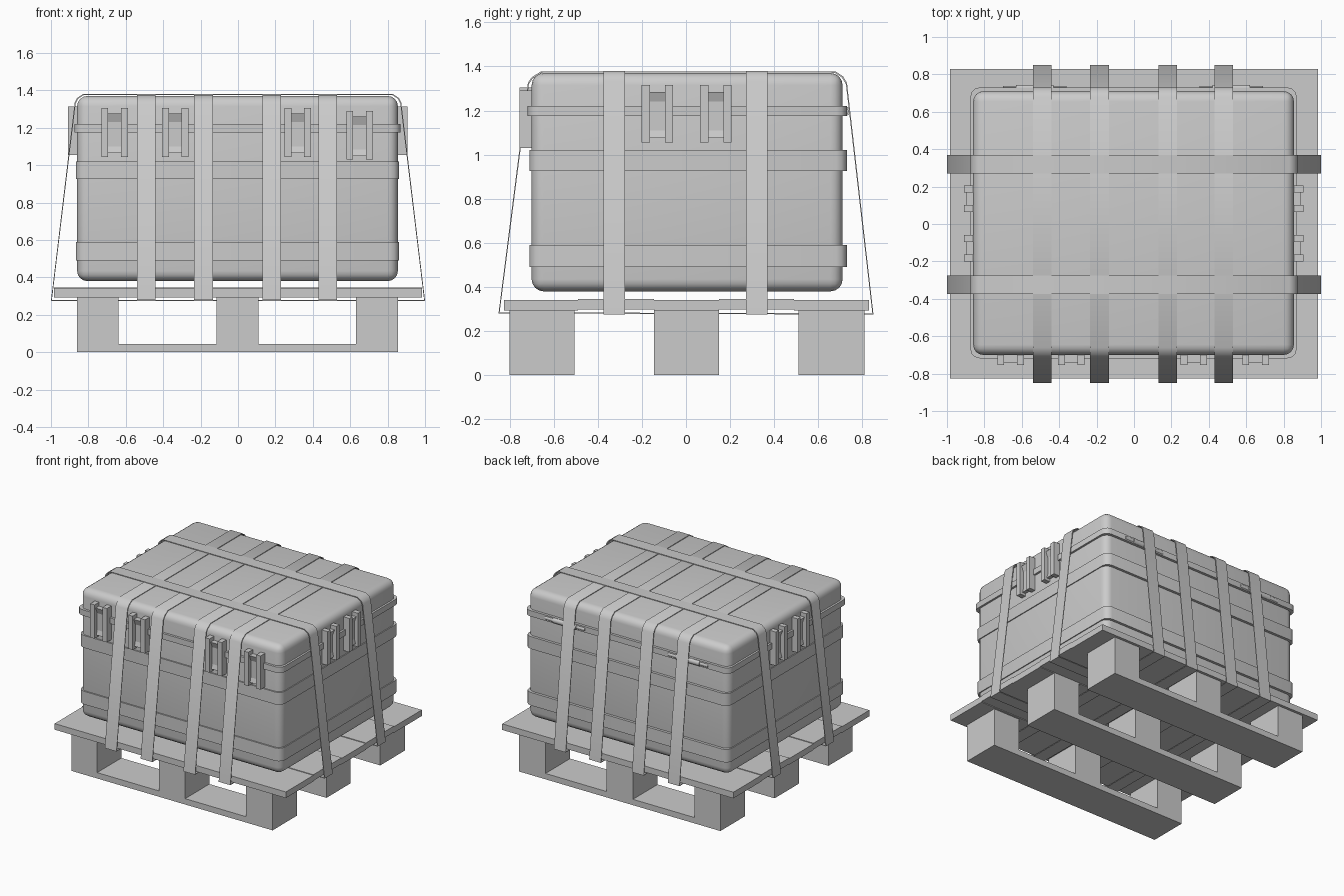
import bpy, bmesh, math
from mathutils import Matrix, Vector

if "Cube" in bpy.data.objects:
    bpy.data.objects.remove(bpy.data.objects["Cube"])


def finish(name, bm, smooth=False):
    bmesh.ops.recalc_face_normals(bm, faces=bm.faces)
    me = bpy.data.meshes.new(name)
    bm.to_mesh(me)
    bm.free()
    ob = bpy.data.objects.new(name, me)
    bpy.context.collection.objects.link(ob)
    if smooth:
        bpy.ops.object.select_all(action='DESELECT')
        ob.select_set(True)
        bpy.context.view_layer.objects.active = ob
        bpy.ops.object.shade_smooth_by_angle(angle=math.radians(40))
    return ob


def add_box(bm, x, y, z):
    size = Vector((x[1] - x[0], y[1] - y[0], z[1] - z[0]))
    mid = Vector((sum(x), sum(y), sum(z))) / 2
    return bmesh.ops.create_cube(
        bm, size=1, matrix=Matrix.Translation(mid) @ Matrix.Diagonal((*size, 1)))["verts"]


def box(name, x, y, z, bevel=0, segments=3, upright_only=False):
    bm = bmesh.new()
    add_box(bm, x, y, z)
    if bevel:
        edges = [e for e in bm.edges if not upright_only
                 or abs(e.verts[0].co.z - e.verts[1].co.z) > 1e-4]
        bmesh.ops.bevel(bm, geom=edges, offset=bevel, segments=segments,
                        profile=0.5, affect='EDGES')
    return finish(name, bm, bool(bevel))


# Pallet: three skids, each one base board with three blocks
for i, y in enumerate([(-0.80, -0.505), (-0.145, 0.15), (0.51, 0.81)]):
    box(f"pallet_base_board_{i}", (-0.86, 0.855), y, (0, 0.045))
    for j, x in enumerate([(-0.86, -0.64), (-0.115, 0.11), (0.63, 0.855)]):
        box(f"pallet_block_{i}_{j}", x, y, (0.045, 0.295))

# Pallet deck boards, alternate ones sitting slightly higher
ys = [-0.825, -0.49, -0.145, 0.15, 0.49, 0.83]
for i in range(5):
    lift = 0.005 * (i % 2)
    box(f"pallet_deck_board_{i}", (-0.985, 0.985), (ys[i], ys[i + 1]),
        (0.293 + lift, 0.34 + lift))

# Case body and lid, meeting inside the rim
box("case_shell", (-0.86, 0.855), (-0.70, 0.71), (0.38, 1.37), 0.055, 4)

# Reinforcing bands and lid rim
for name, z, g in [("lower_band", (0.49, 0.59), 0.0),
                   ("upper_band", (0.925, 1.02), 0.0),
                   ("lid_rim", (1.175, 1.22), 0.008)]:
    box(name, (-0.867 - g, 0.862 + g), (-0.71 - g, 0.73), z, 0.05, 3, True)


# Latch: two rails with a sloped catch plate between, local depth along -y
def latch(name, matrix):
    bm = bmesh.new()
    for s in (-1, 1):
        cx = s * 0.0525
        add_box(bm, (cx - 0.0185, cx + 0.0185), (-0.05, 0.02), (-0.13, 0.13))
    prof = [(0.02, -0.11), (-0.028, -0.11), (-0.018, -0.075),
            (-0.018, 0.055), (-0.036, 0.10), (0.02, 0.10)]
    rows = [[bm.verts.new((s * 0.036, y, z)) for y, z in prof] for s in (-1, 1)]
    bm.faces.new(rows[0])
    bm.faces.new(rows[1])
    for i in range(len(prof)):
        k = (i + 1) % len(prof)
        bm.faces.new((rows[0][i], rows[0][k], rows[1][k], rows[1][i]))
    bm.transform(matrix)
    finish(name, bm)


for i, (x, z) in enumerate([(-0.66, 1.175), (-0.335, 1.175), (0.32, 1.175), (0.65, 1.16)]):
    latch(f"front_latch_{i}", Matrix.Translation((x, -0.705, z)))
for side, s, x in (("right", 1, 0.855), ("left", -1, -0.86)):
    for i, y in enumerate((-0.13, 0.135)):
        latch(f"{side}_latch_{i}", Matrix.Translation((x, y, 1.185))
              @ Matrix.Rotation(s * math.pi / 2, 4, 'Z'))

# Rear hinges: long pin with a thicker centre knuckle
for i, x in enumerate((-0.53, 0.52)):
    bm = bmesh.new()
    for radius, length in ((0.015, 0.34), (0.022, 0.2)):
        bmesh.ops.create_cone(
            bm, cap_ends=True, segments=16, radius1=radius, radius2=radius, depth=length,
            matrix=Matrix.Translation((x, 0.722, 1.197)) @ Matrix.Rotation(math.pi / 2, 4, 'Y'))
    finish(f"rear_hinge_{i}", bm, True)


# Tie-down strap: thin closed loop around case and deck
def strap(name, profile, lo, hi, across):
    def place(u, v, w):
        return (u, w, v) if across else (w, u, v)
    mid_u, mid_v, t = 0.0, 0.8, 0.005
    loops = []
    for inset in (0, t):
        for w in (lo, hi):
            loops.append([bm_v for bm_v in [
                place(u - math.copysign(inset, u - mid_u),
                      v - math.copysign(inset, v - mid_v), w) for u, v in profile]])
    bm = bmesh.new()
    out_a, out_b, in_a, in_b = [[bm.verts.new(c) for c in l] for l in loops]
    n = len(profile)
    for i in range(n):
        k = (i + 1) % n
        for a, b in ((out_a, out_b), (out_b, in_b), (in_b, in_a), (in_a, out_a)):
            bm.faces.new((a[i], a[k], b[k], b[i]))
    finish(name, bm, True)


long_profile = [(-0.85, 0.28), (-0.717, 1.325), (-0.70, 1.35), (-0.66, 1.376),
                (0.68, 1.376), (0.712, 1.355), (0.73, 1.325), (0.85, 0.275)]
cross_profile = [(-1.0, 0.275), (-0.873, 1.335), (-0.86, 1.36), (-0.83, 1.38),
                 (0.83, 1.38), (0.86, 1.36), (0.873, 1.335), (1.0, 0.275)]
for i, x in enumerate((-0.49, -0.185, 0.18, 0.48)):
    strap(f"long_strap_{i}", long_profile, x - 0.05, x + 0.05, False)
for i, y in enumerate((-0.325, 0.32)):
    strap(f"cross_strap_{i}", cross_profile, y - 0.049, y + 0.049, True)
